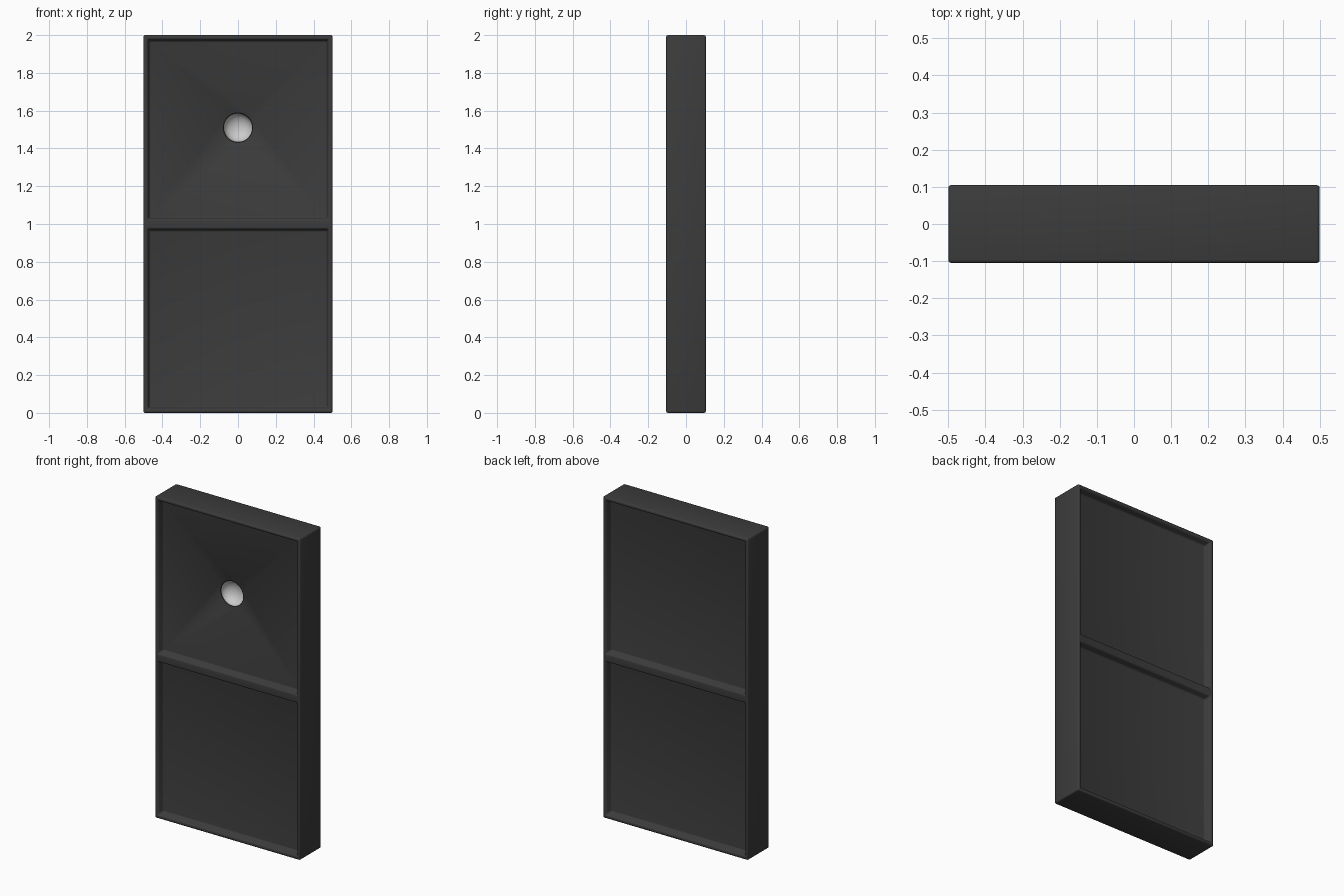
import bpy, bmesh, math
from mathutils import Vector

if "Cube" in bpy.data.objects:
    bpy.data.objects.remove(bpy.data.objects["Cube"])

W, T, H = 0.5, 0.105, 2.0      # half width, half thickness, height
DEPTH = 0.042                  # panel recess depth
PIP_Z = 1.51


def material(name, v):
    m = bpy.data.materials.new(name)
    m.diffuse_color = (v, v, v, 1)
    m.use_nodes = True
    m.node_tree.nodes["Principled BSDF"].inputs["Base Color"].default_value = m.diffuse_color
    return m


def add_mesh(name, bm, mat=None):
    me = bpy.data.meshes.new(name)
    bm.to_mesh(me)
    bm.free()
    ob = bpy.data.objects.new(name, me)
    bpy.context.collection.objects.link(ob)
    if mat:
        me.materials.append(mat)
    return ob


def frustum(name, rings, mat=None):
    """Rectangular loft: each ring is (y, half_x, z_low, z_high)."""
    bm = bmesh.new()
    loops = [[bm.verts.new((sx * hx, y, z)) for sx, z in
              ((-1, z0), (1, z0), (1, z1), (-1, z1))] for y, hx, z0, z1 in rings]
    for a, b in zip(loops, loops[1:]):
        for i in range(4):
            bm.faces.new((a[i], a[(i + 1) % 4], b[(i + 1) % 4], b[i]))
    bm.faces.new(loops[0])
    bm.faces.new(loops[-1])
    bmesh.ops.recalc_face_normals(bm, faces=bm.faces)
    return add_mesh(name, bm, mat)


def lathe(name, profile, capped, mat=None, n=40):
    """Turn (radius, y) points around the pip axis; the last point is the pole."""
    bm = bmesh.new()
    rings = [[bm.verts.new((r * math.cos(2 * math.pi * i / n), y,
                            PIP_Z + r * math.sin(2 * math.pi * i / n)))
              for i in range(n)] for r, y in profile[:-1]]
    pole = bm.verts.new((0, profile[-1][1], PIP_Z))
    for a, b in zip(rings, rings[1:]):
        for i in range(n):
            bm.faces.new((a[i], a[(i + 1) % n], b[(i + 1) % n], b[i]))
    for i in range(n):
        bm.faces.new((rings[-1][i], rings[-1][(i + 1) % n], pole))
    if capped:
        bm.faces.new(rings[0])
    bmesh.ops.recalc_face_normals(bm, faces=bm.faces)
    if not capped:      # open bowl shows its inside, facing the front
        bm.faces.ensure_lookup_table()
        if bm.faces[-1].normal.y > 0:
            bmesh.ops.reverse_faces(bm, faces=bm.faces)
    return add_mesh(name, bm, mat)


def apply(ob, kind, **props):
    mod = ob.modifiers.new(kind.lower(), kind)
    for k, v in props.items():
        setattr(mod, k, v)
    bpy.context.view_layer.objects.active = ob
    bpy.ops.object.modifier_apply(modifier=mod.name)


def cut(ob, cutter):
    apply(ob, 'BOOLEAN', object=cutter, operation='DIFFERENCE', solver='EXACT')
    bpy.data.objects.remove(cutter)


def smooth(ob, angle):
    bpy.ops.object.select_all(action='DESELECT')
    ob.select_set(True)
    bpy.context.view_layer.objects.active = ob
    bpy.ops.object.shade_smooth_by_angle(angle=math.radians(angle))


black = material("tile_black", 0.045)
white = material("pip_white", 0.8)

# tile slab
tile = frustum("tile", [(-T, W, 0, H), (T, W, 0, H)], black)

# sloped panel recesses: two halves on both faces, leaving rim and divider
for side in (-1, 1):
    for z0, z1 in ((0.03, 0.967), (1.033, 1.97)):
        g = 0.008           # walls open outwards towards the face
        s = g * (DEPTH + 0.05) / DEPTH
        cut(tile, frustum("panel_cutter", [
            (side * (T - DEPTH), 0.47, z0, z1),
            (side * (T + 0.05), 0.47 + s, z0 - s, z1 + s)]))
apply(tile, 'BEVEL', width=0.009, segments=3, limit_method='ANGLE',
      angle_limit=math.radians(30))

# pip: a dished hole with a white bowl inside
floor = -(T - DEPTH)
R, D, LIP = 0.075, 0.055, 0.008
bowl = [(R * math.cos(t), floor + LIP + D * math.sin(t))
        for t in (math.pi / 2 * i / 10 for i in range(11))]
cut(tile, lathe("pip_cutter", [(0.083, floor - 0.05), (0.083, floor),
                               (0.078, floor + 0.003)]
                + [(r + 0.001, y + 0.002) for r, y in bowl], True))
pip = lathe("pip_bowl", bowl, False, white)

smooth(tile, 40)
smooth(pip, 60)
